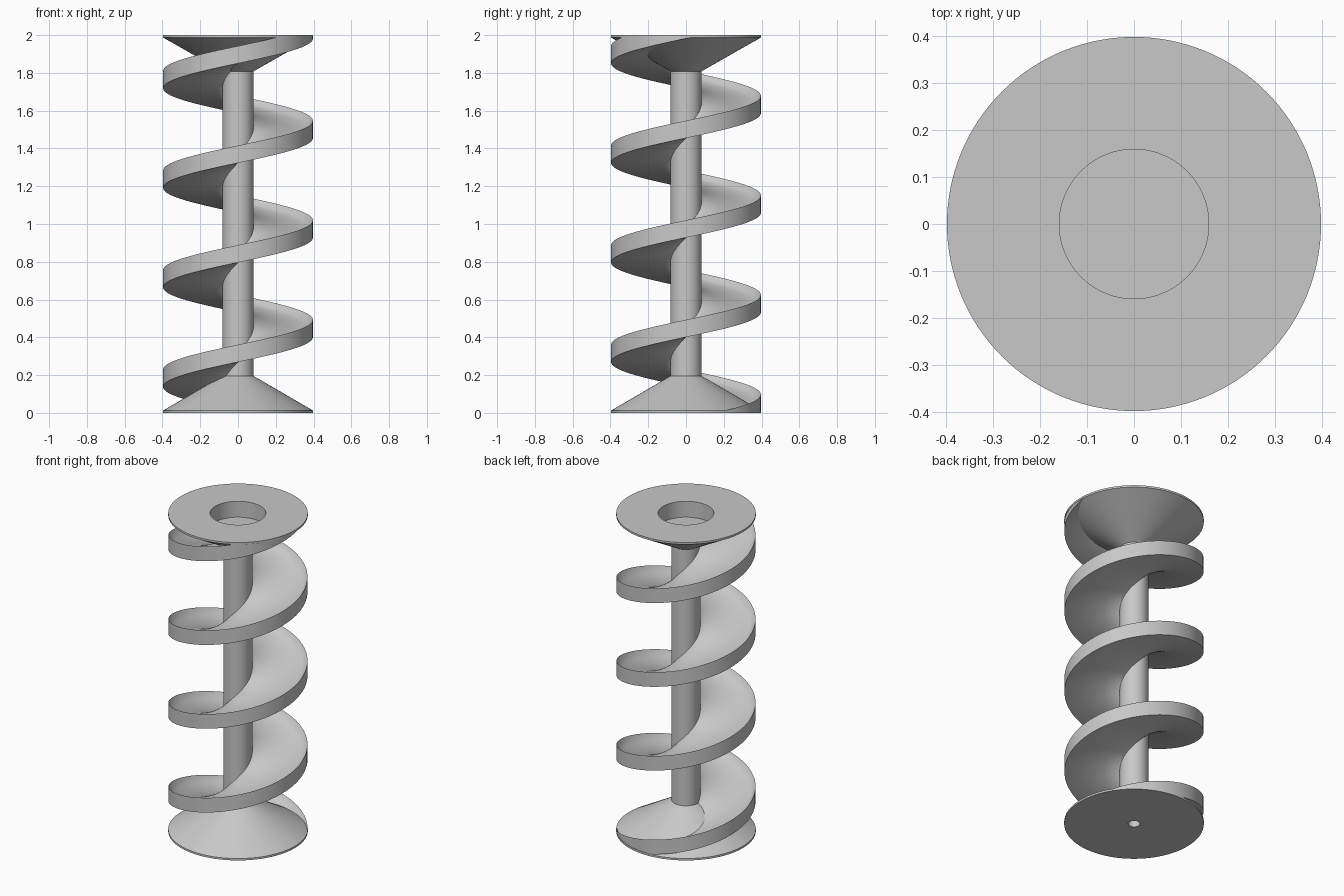
import bpy, bmesh, math

cube = bpy.data.objects.get("Cube")
if cube:
    bpy.data.objects.remove(cube, do_unlink=True)

# Single grey material
grey = bpy.data.materials.new("light_grey")
grey.use_nodes = True
colour = (0.58, 0.58, 0.58, 1)
grey.diffuse_color = colour
grey.node_tree.nodes["Principled BSDF"].inputs["Base Color"].default_value = colour


def make_object(name, bm):
    mesh = bpy.data.meshes.new(name)
    bm.to_mesh(mesh)
    bm.free()
    mesh.materials.append(grey)
    obj = bpy.data.objects.new(name, mesh)
    bpy.context.collection.objects.link(obj)
    bpy.ops.object.select_all(action='DESELECT')
    obj.select_set(True)
    bpy.context.view_layer.objects.active = obj
    bpy.ops.object.shade_smooth_by_angle(angle=math.radians(28))
    return obj


def lathe(name, profile, steps=128):
    """Revolve an (r, z) profile around the z axis."""
    bm = bmesh.new()
    verts = [bm.verts.new((r, 0, z)) for r, z in profile]
    edges = [bm.edges.new(pair) for pair in zip(verts, verts[1:])]
    bmesh.ops.spin(bm, geom=verts + edges, cent=(0, 0, 0), axis=(0, 0, 1),
                   angle=math.tau, steps=steps)
    bmesh.ops.remove_doubles(bm, verts=bm.verts, dist=1e-5)
    bmesh.ops.recalc_face_normals(bm, faces=bm.faces)
    return make_object(name, bm)


# Shaft with flared ends, a blind bore below and a round recess on top
R, SHAFT, BORE, RECESS, FLOOR = 0.398, 0.082, 0.034, 0.159, 1.9
lathe("shaft_with_flared_ends", [
    (0, 0.2), (BORE, 0.2), (BORE, 0), (R, 0), (R, 0.012), (SHAFT, 0.196),
    (SHAFT, 1.808), (R, 1.988), (R, 2), (RECESS, 2), (RECESS, FLOOR), (0, FLOOR)])

# Spiral flight: a slab with a hollowed upper side, trimmed by the end planes
# and the recess
PITCH, THICK, STEPS_PER_TURN = 0.527, 0.092, 96
RIM = 0.3965
PHASE = 1.02 - 2 * PITCH          # rim height at angle zero
RINGS = [0.05, 0.08, 0.11, 0.14, 0.161, 0.162, 0.19, 0.22, 0.25, 0.28, 0.31,
         0.34, 0.36, 0.38, RIM]


def hollow(r):
    """Depth of the rounded groove in the upper side."""
    t = (r - 0.05) / (RIM - 0.05)
    return 0.064 * math.sqrt(max(0, 1 - (2 * t - 1) ** 2))


def trim(z, r):
    upper = FLOOR - 0.01 if r < RECESS + 0.0025 else 1.998
    return min(max(z, 0.002), upper)


start = -PHASE / PITCH
turns = (2 + THICK) / PITCH
count = round(turns * STEPS_PER_TURN)
bm = bmesh.new()
sections = []
for i in range(count + 1):
    turn = start + turns * i / count
    a, top = turn * math.tau, PHASE + turn * PITCH
    loop = [(r, top - hollow(r)) for r in RINGS]
    loop += [(r, top - THICK) for r in reversed(RINGS)]
    sections.append([bm.verts.new((r * math.cos(a), r * math.sin(a), trim(z, r)))
                     for r, z in loop])
for s, t in zip(sections, sections[1:]):
    for k in range(len(s)):
        j = (k + 1) % len(s)
        bm.faces.new((s[k], s[j], t[j], t[k]))
flat = [f for f in bm.faces if f.calc_area() < 1e-9]
bmesh.ops.delete(bm, geom=flat, context='FACES')
make_object("spiral_flight", bm)
